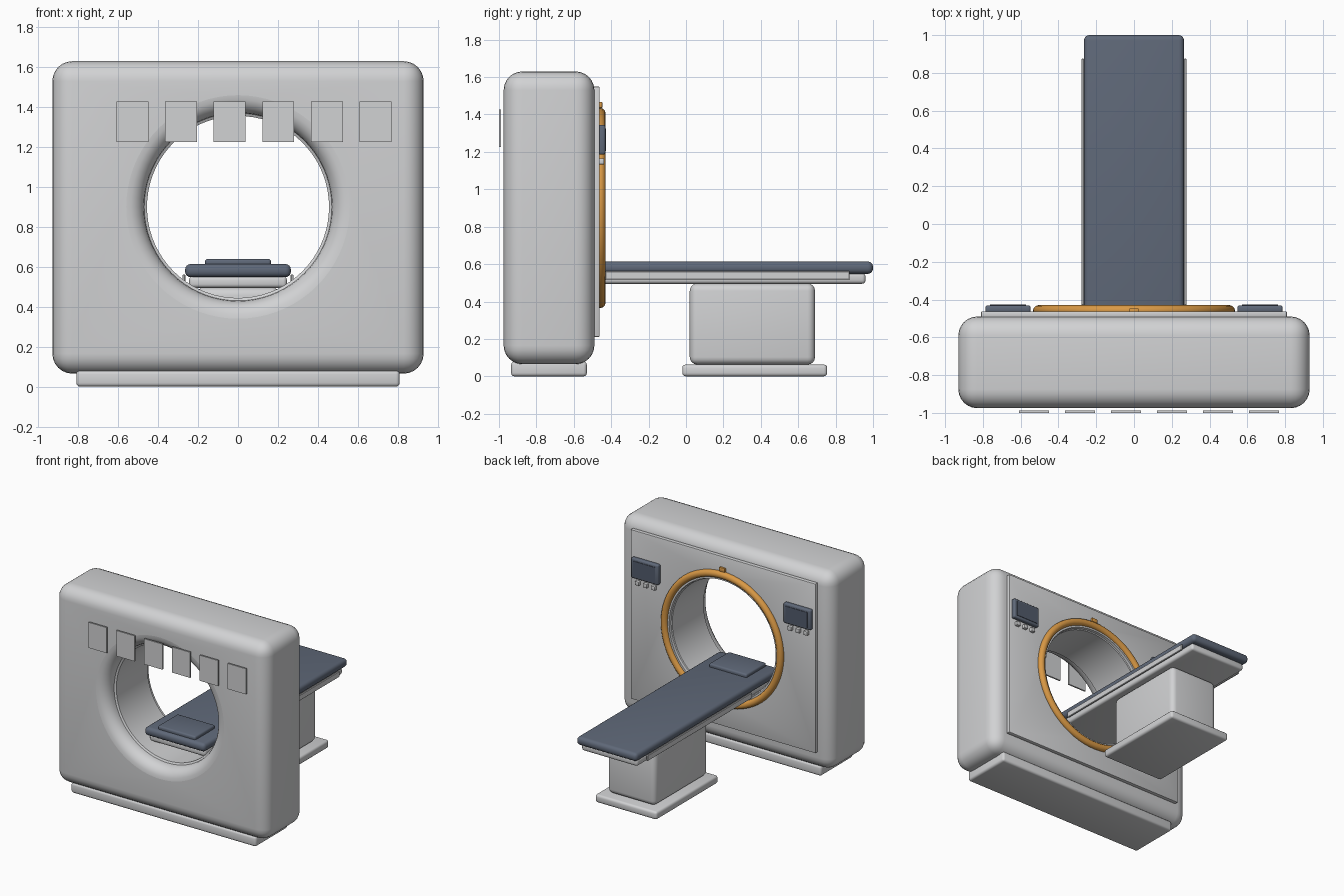
import bpy, bmesh, math
from mathutils import Matrix

if "Cube" in bpy.data.objects:
    bpy.data.objects.remove(bpy.data.objects["Cube"])

BORE_Z = 0.90


def material(name, rgb):
    m = bpy.data.materials.new(name)
    m.diffuse_color = (*rgb, 1)
    m.use_nodes = True
    m.node_tree.nodes["Principled BSDF"].inputs["Base Color"].default_value = m.diffuse_color
    return m


SHELL = material("light grey", (0.64, 0.645, 0.655))
BLUE = material("slate blue", (0.115, 0.14, 0.19))
SCREEN = material("dark slate", (0.085, 0.105, 0.15))
ORANGE = material("amber", (0.70, 0.32, 0.06))


def add_object(name, bm, mat):
    bmesh.ops.recalc_face_normals(bm, faces=bm.faces)
    me = bpy.data.meshes.new(name)
    bm.to_mesh(me)
    bm.free()
    ob = bpy.data.objects.new(name, me)
    bpy.context.collection.objects.link(ob)
    me.materials.append(mat)
    return ob


def smooth(ob, angle=35):
    bpy.ops.object.select_all(action='DESELECT')
    ob.select_set(True)
    bpy.context.view_layer.objects.active = ob
    bpy.ops.object.shade_smooth_by_angle(angle=math.radians(angle))


def box(name, x, y, z, mat, bevel=0.0, segments=3):
    """Box from (min, max) ranges with rounded edges."""
    bm = bmesh.new()
    size = [r[1] - r[0] for r in (x, y, z)]
    mid = [(r[0] + r[1]) / 2 for r in (x, y, z)]
    bmesh.ops.create_cube(bm, size=1, matrix=Matrix.Translation(mid) @ Matrix.Diagonal((*size, 1)))
    if bevel:
        bmesh.ops.bevel(bm, geom=bm.edges[:], offset=bevel, segments=segments,
                        profile=0.5, affect='EDGES')
    ob = add_object(name, bm, mat)
    if bevel:
        smooth(ob)
    return ob


def lathe(name, profile, mat, closed=True, steps=72):
    """Revolve (radius, y) points around the bore axis."""
    bm = bmesh.new()
    rings = []
    for r, y in profile:
        rings.append([bm.verts.new((r * math.cos(a), y, BORE_Z + r * math.sin(a)))
                      for a in (2 * math.pi * i / steps for i in range(steps))])
    pairs = list(zip(rings, rings[1:]))
    if closed:
        pairs.append((rings[-1], rings[0]))
    else:
        bm.faces.new(rings[0])
        bm.faces.new(rings[-1])
    for a, b in pairs:
        for i in range(steps):
            j = (i + 1) % steps
            bm.faces.new((a[i], a[j], b[j], b[i]))
    ob = add_object(name, bm, mat)
    smooth(ob)
    return ob


def cut(ob, cutter):
    """Subtract the cutter and keep the finished mesh."""
    mod = ob.modifiers.new("bore", 'BOOLEAN')
    mod.operation = 'DIFFERENCE'
    mod.solver = 'EXACT'
    mod.object = cutter
    dg = bpy.context.evaluated_depsgraph_get()
    me = bpy.data.meshes.new_from_object(ob.evaluated_get(dg))
    ob.modifiers.clear()
    ob.data = me
    bpy.data.objects.remove(cutter)
    smooth(ob)


# Gantry housing with a bore that flares at the front and back
FRONT, BACK, R, FLARE = -0.975, -0.49, 0.47, 0.09
arc = [(R + FLARE * (1 - math.cos(t)), FLARE * (1 - math.sin(t)))
       for t in (math.pi / 2 * i / 6 for i in range(6, -1, -1))]
front_flare = [(r, FRONT + d) for r, d in arc]
back_flare = [(r, BACK - d) for r, d in reversed(arc)]
cutter_profile = ([(R + FLARE, FRONT - 0.1)] + front_flare[:-1] + [(R, FRONT + FLARE)]
                  + [(R, BACK - FLARE)] + back_flare[1:] + [(R + FLARE, BACK + 0.1)])
cutter_profile = [(R + FLARE, FRONT - 0.1)] + front_flare + back_flare + [(R + FLARE, BACK + 0.1)]
if front_flare[0][0] < front_flare[-1][0]:
    # order runs from the face inwards
    cutter_profile = ([(R + FLARE, FRONT - 0.1)] + front_flare[::-1]
                      + back_flare[::-1] + [(R + FLARE, BACK + 0.1)])
housing = box("gantry_housing", (-0.93, 0.93), (FRONT, BACK), (0.065, 1.63), SHELL, 0.10, 6)
cut(housing, lathe("bore_cutter", cutter_profile, SHELL, closed=False))
box("gantry_base", (-0.81, 0.81), (-0.935, -0.53), (0.0, 0.08), SHELL, 0.018)

# Rear cover panel with round opening
panel = box("rear_panel", (-0.81, 0.81), (-0.495, -0.462), (0.21, 1.55), SHELL, 0.006, 2)
cut(panel, lathe("panel_cutter", [(0.495, -0.6), (0.495, -0.4)], SHELL, closed=False))

# Bore liner, glowing ring and its top marker
lathe("bore_liner", [(0.456, -0.87), (0.474, -0.88), (0.474, -0.47), (0.456, -0.48)], SHELL)
lathe("rear_lip", [(0.462, -0.485), (0.50, -0.485), (0.50, -0.455), (0.466, -0.455)], SHELL)
lathe("amber_ring", [(0.507 + 0.028 * math.cos(t), -0.458 + 0.028 * math.sin(t))
                     for t in (2 * math.pi * i / 12 for i in range(12))], ORANGE)
box("ring_marker", (-0.025, 0.025), (-0.47, -0.447), (1.435, 1.467), ORANGE, 0.004, 2)

# Row of thin plates ahead of the front face
for i in range(6):
    cx = 0.08 + (i - 2.5) * 0.2435
    box(f"front_plate_{i + 1}", (cx - 0.08, cx + 0.08), (-1.0, -0.988), (1.225, 1.427), SHELL)

# Rear control consoles with screens and buttons
for side, label in ((-1, "left"), (1, "right")):
    cx = side * 0.667
    box(f"console_{label}", (cx - 0.12, cx + 0.12), (-0.47, -0.431), (1.185, 1.345), BLUE, 0.012)
    box(f"console_screen_{label}", (cx - 0.095, cx + 0.095), (-0.433, -0.427), (1.205, 1.325), SCREEN)
    for k in (-1, 0, 1):
        bx = cx + k * 0.07
        box(f"console_button_{label}_{k + 2}", (bx - 0.017, bx + 0.017), (-0.47, -0.438),
            (1.133, 1.165), SHELL, 0.004, 2)

# Patient table
box("table_pad", (-0.265, 0.265), (-0.80, 1.0), (0.548, 0.614), BLUE, 0.028, 4)
box("head_rest", (-0.165, 0.165), (-0.77, -0.52), (0.60, 0.64), BLUE, 0.013)
box("table_tray", (-0.245, 0.245), (-0.76, 0.96), (0.495, 0.552), SHELL, 0.018)
for side, label in ((-1, "left"), (1, "right")):
    xs = sorted((side * 0.264, side * 0.278))
    box(f"side_rail_{label}", xs, (-0.43, 0.875), (0.517, 0.562), SHELL, 0.003, 1)

# Pedestal and floor plate
box("pedestal", (-0.21, 0.21), (0.02, 0.69), (0.063, 0.497), SHELL, 0.04, 4)
box("floor_plate", (-0.27, 0.27), (-0.02, 0.755), (0.0, 0.063), SHELL, 0.018)
